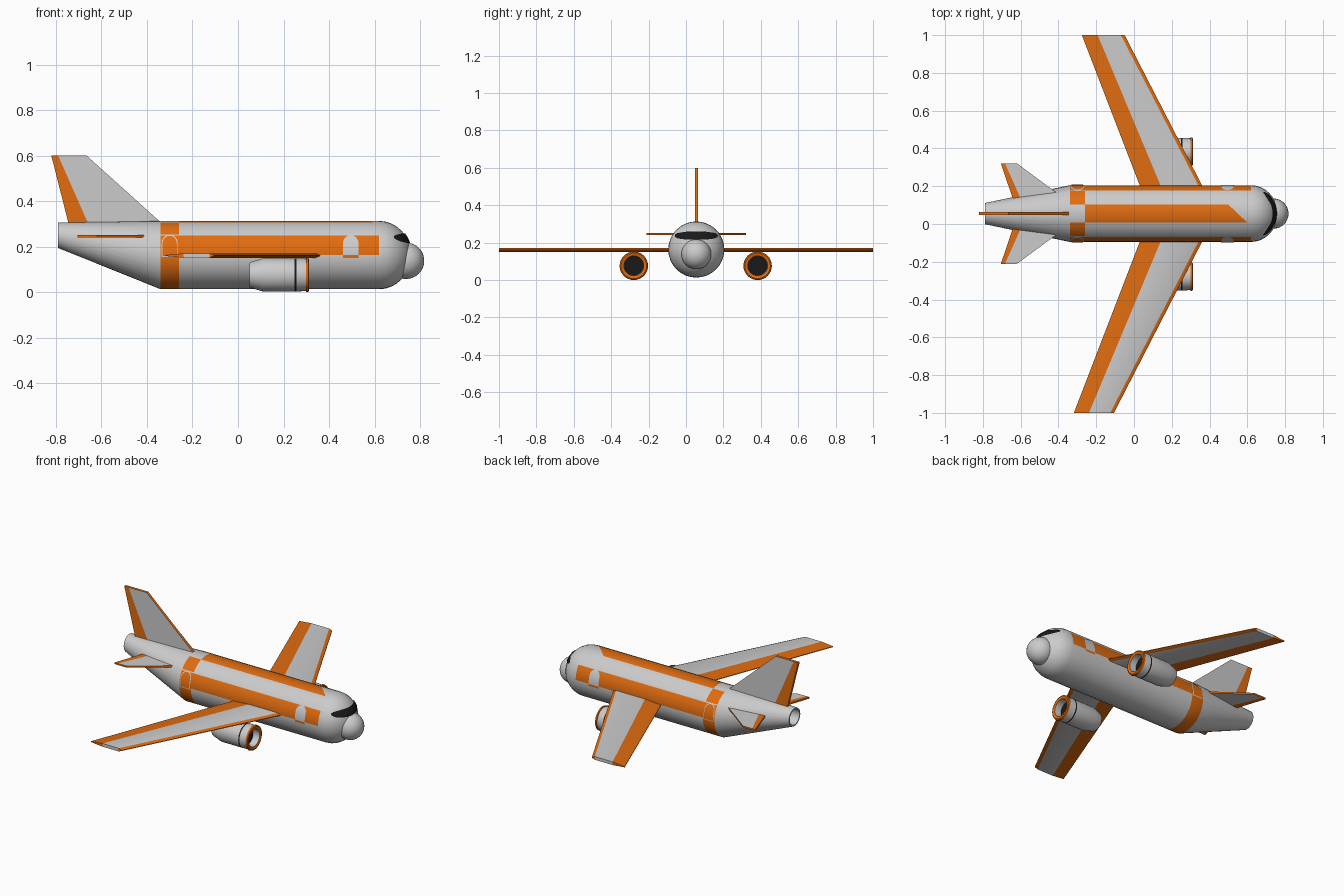
import bpy, bmesh
from math import sin, cos, pi, radians, degrees, sqrt
from mathutils import Vector

if "Cube" in bpy.data.objects:
    bpy.data.objects.remove(bpy.data.objects["Cube"])

CY, CZ, R = 0.055, 0.163, 0.15          # fuselage axis and radius
GREY, ORANGE, BLACK = 0, 1, 2
mats = []
for label, rgb in (("grey", (0.8, 0.8, 0.8)), ("orange", (0.75, 0.15, 0.005)), ("black", (0.01, 0.01, 0.01))):
    m = bpy.data.materials.new(label)
    m.diffuse_color = (*rgb, 1)
    m.use_nodes = True
    m.node_tree.nodes["Principled BSDF"].inputs["Base Color"].default_value = m.diffuse_color
    mats.append(m)


def finish(name, bm, recalc=True):
    if recalc:
        bmesh.ops.recalc_face_normals(bm, faces=bm.faces[:])
    me = bpy.data.meshes.new(name)
    bm.to_mesh(me)
    bm.free()
    for m in mats:
        me.materials.append(m)
    ob = bpy.data.objects.new(name, me)
    bpy.context.collection.objects.link(ob)
    bpy.ops.object.select_all(action='DESELECT')
    ob.select_set(True)
    bpy.context.view_layer.objects.active = ob
    bpy.ops.object.shade_smooth_by_angle(angle=radians(30))
    return ob


def face(bm, verts, mat):
    bm.faces.new(verts).material_index = mat


def lathe(name, rings, angles, cy, mat, shift=lambda i, a: 0, caps=(GREY, GREY)):
    """Skin rings of (x, radius, centre z) along x; mat(ring, angle) picks the colour."""
    bm = bmesh.new()
    n = len(angles)
    loops = [[bm.verts.new((x + shift(i, a), cy + r * cos(radians(a)), cz + r * sin(radians(a))))
              for a in angles] for i, (x, r, cz) in enumerate(rings)]
    for i in range(len(loops) - 1):
        p, q = loops[i], loops[i + 1]
        for j in range(n):
            k = (j + 1) % n
            mid = (angles[j] + (angles[k] if k else angles[0] + 360)) / 2
            face(bm, (p[j], p[k], q[k], q[j]), mat(i, mid))
    face(bm, loops[0], caps[0])
    face(bm, loops[-1], caps[1])
    return finish(name, bm)


def blade(name, place, root, tip, xs_root, xs_tip, half, strip_mats, edge=None):
    """Flat wing of chordwise strips; place(x, span, thickness) maps it to space."""
    bm = bmesh.new()
    sec = [[[bm.verts.new(place(x, s, sgn * h)) for x, h in zip(xs, half)] for sgn in (1, -1)]
           for s, xs in ((root, xs_root), (tip, xs_tip))]
    for k, m in enumerate(strip_mats):
        for side in (0, 1):
            a, b = sec[0][side], sec[1][side]
            face(bm, (a[k], a[k + 1], b[k + 1], b[k]), m)
        for e in sec:
            face(bm, (e[0][k], e[0][k + 1], e[1][k + 1], e[1][k]), m if edge is None else edge)
    for k in (0, -1):
        face(bm, (sec[0][0][k], sec[1][0][k], sec[1][1][k], sec[0][1][k]), ORANGE)
    return finish(name, bm)


def patch(name, grid, mat):
    """Thin surface patch from rows of points, facing away from the fuselage axis."""
    bm = bmesh.new()
    rows = [[bm.verts.new(p) for p in row] for row in grid]
    for a, b in zip(rows, rows[1:]):
        for j in range(len(a) - 1):
            face(bm, (a[j], a[j + 1], b[j + 1], b[j]), mat)
    bm.normal_update()
    for f in bm.faces:
        if f.normal.dot(f.calc_center_median() - Vector((0.2, CY, CZ))) < 0:
            f.normal_flip()
    return finish(name, bm, False)


# Fuselage: open tail pipe, taper, striped barrel, rounded front
upper = [0, 11.5, 23, 34.5, 37, 48, 60, 71.5, 80]
angles = upper + [90] + [180 - a for a in reversed(upper)] + [180 + 11.25 * k for k in range(1, 16)]
rings = [(-0.70, 0.045, 0.25), (-0.79, 0.048, 0.25), (-0.79, 0.056, 0.25),
         (-0.34, R, CZ), (-0.26, R, CZ), (0.55, R, CZ), (0.62, R, CZ)]
rings += [(0.62 + 0.14 * sin(t), R * cos(t), CZ) for t in (radians(11 * k) for k in range(1, 8))]


def body_mat(i, a):
    side = min(a, 180 - a)               # angle above the horizontal on either side
    if i == 3:                           # rear ring band
        return GREY if side > 71.5 or 34.5 < side < 37 else ORANGE
    if i in (4, 5) and 0 < side < 34.5:  # side stripes
        return ORANGE
    return ORANGE if i == 4 and side > 71.5 else GREY   # roof stripe


def slant(i, a):                         # slanted front end of the roof stripe
    return -0.05 * cos(radians(a)) / cos(radians(71.5)) if i == 5 and 71 < a < 109 else 0


lathe("fuselage", rings, angles, CY, body_mat, slant)

# Nose ball
bpy.ops.mesh.primitive_uv_sphere_add(segments=32, ring_count=16, radius=0.08, location=(0.738, CY, 0.138))
nose = bpy.context.object
nose.name = "nose_ball"
bpy.ops.object.shade_smooth_by_angle(angle=radians(30))

# Cockpit window wrapped on the rounded front
grid = []
for k in range(7):
    v = -0.98 + 1.96 * k / 6
    row = []
    for j in range(17):
        y = 0.115 * sqrt(1 - v * v) ** 0.5 * (j / 8 - 1)
        z = 0.074 + 0.022 * v
        x = 0.62 + 0.145 * sqrt(max(0, 1 - (y * y + z * z) / 0.154 ** 2))
        row.append((x, CY + y, CZ + z))
    grid.append(row)
patch("cockpit_window", grid, BLACK)


def door(name, x, w, z0, z1, side, lift, mat, arch=True):
    """Panel wrapped on the barrel, with a rounded top."""
    rows = []
    for k in range(13):
        z = z0 + (z1 - z0) * k / 12
        t = max(0, (z - (z1 - w)) / w) if arch else 0
        hw = w * max(0.3, sqrt(max(0, 1 - t * t)))
        y = sqrt((R + lift) ** 2 - (z - CZ) ** 2)
        rows.append([(x + s * hw, CY + side * y, z) for s in (-1, 0, 1)])
    patch(name, rows, mat)


for side, tag in ((-1, "right"), (1, "left")):
    # Doors
    door("front_door_" + tag, 0.495, 0.034, 0.163, 0.25, side, 0.002, GREY)
    door("door_sill_" + tag, 0.495, 0.034, 0.15, 0.163, side, 0.002, ORANGE, False)
    door("rear_door_frame_" + tag, -0.30, 0.035, 0.155, 0.252, side, 0.0015, GREY)
    door("rear_door_" + tag, -0.30, 0.031, 0.16, 0.247, side, 0.003, ORANGE)

    # Wings: both reach the limits of the span, so the spans differ slightly
    tip = 1 - side * CY

    def chord(d):
        e = d - 0.15
        le = 0.36 - 0.515 * e
        return [0.03 - 0.385 * e, 0.14 - 0.418 * e, le - 0.02, le]

    blade("wing_" + tag, lambda x, s, t: (x, CY + side * s, 0.161 + t), 0.10, tip,
          chord(0.10), chord(tip), [0.002, 0.01, 0.01, 0.002], [ORANGE, GREY, ORANGE])

    # Tailplanes
    blade("tailplane_" + tag, lambda x, s, t: (x, CY + side * s, 0.246 + t), 0.03, 0.266,
          [-0.625, -0.578, -0.30], [-0.705, -0.683, -0.62], [0.005] * 3, [ORANGE, GREY], ORANGE)

    # Engines: tail cone, cowl, dark seam, orange lip, intake with dark fan
    ez = 0.076
    prof = [(0.05, 0.055), (0.11, 0.073), (0.248, 0.073), (0.256, 0.073), (0.298, 0.071),
            (0.299, 0.076), (0.309, 0.074), (0.312, 0.068), (0.308, 0.053), (0.265, 0.051)]
    cols = [GREY, GREY, BLACK, GREY, ORANGE, ORANGE, ORANGE, ORANGE, GREY]
    lathe("engine_" + tag, [(x, r, ez) for x, r in prof], [11.25 * k for k in range(32)],
          0.052 + side * 0.331, lambda i, a: cols[i], caps=(GREY, BLACK))

# Tail fin
blade("tail_fin", lambda x, s, t: (x, CY + t, s), 0.285, 0.60,
      [-0.74, -0.651, -0.315], [-0.82, -0.79, -0.665], [0.008] * 3, [ORANGE, GREY], ORANGE)
